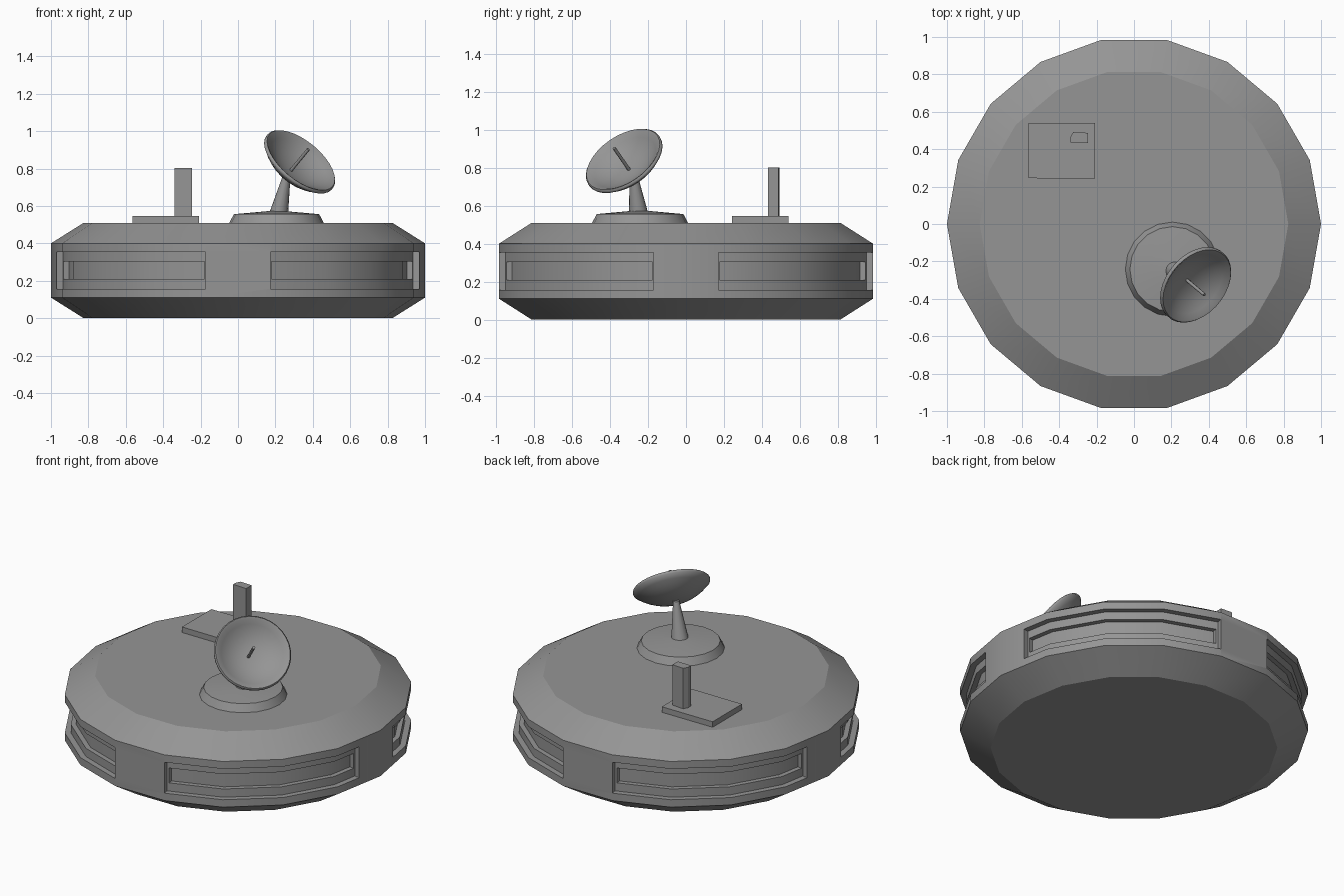
import bpy, bmesh
from math import cos, sin, radians, pi, tau
from mathutils import Vector

if "Cube" in bpy.data.objects:
    bpy.data.objects.remove(bpy.data.objects["Cube"])

grey = bpy.data.materials.new("dark_grey")
grey.diffuse_color = (0.3, 0.3, 0.3, 1)
grey.use_nodes = True
grey.node_tree.nodes["Principled BSDF"].inputs["Base Color"].default_value = grey.diffuse_color


def finish(name, bm, smooth=None):
    bmesh.ops.recalc_face_normals(bm, faces=bm.faces)
    me = bpy.data.meshes.new(name)
    bm.to_mesh(me)
    bm.free()
    me.materials.append(grey)
    ob = bpy.data.objects.new(name, me)
    bpy.context.collection.objects.link(ob)
    if smooth:
        shade(ob, smooth)
    return ob


def shade(ob, angle):
    bpy.ops.object.select_all(action='DESELECT')
    ob.select_set(True)
    bpy.context.view_layer.objects.active = ob
    bpy.ops.object.shade_smooth_by_angle(angle=radians(angle))


def lathe(name, profile, sides, smooth=None, origin=(0, 0, 0), axis=(0, 0, 1)):
    """Spin (radius, height) points; radius 0 closes to a point, open ends get capped."""
    bm = bmesh.new()
    rot = Vector((0, 0, 1)).rotation_difference(Vector(axis))
    rings = []
    for r, z in profile:
        n = 1 if r == 0 else sides
        rings.append([bm.verts.new(rot @ Vector((r * cos(tau * i / sides), r * sin(tau * i / sides), z))
                                   + Vector(origin)) for i in range(n)])
    for a, b in zip(rings, rings[1:]):
        for i in range(sides):
            j = (i + 1) % sides
            quad = [a[i % len(a)], a[j % len(a)], b[j % len(b)], b[i % len(b)]]
            bm.faces.new(list(dict.fromkeys(quad)))
    for ring in (rings[0], rings[-1]):
        if len(ring) > 1:
            bm.faces.new(ring)
    return finish(name, bm, smooth)


def prism(bm, outline, z0, z1):
    lo = [bm.verts.new((x, y, z0)) for x, y in outline]
    hi = [bm.verts.new((x, y, z1)) for x, y in outline]
    bm.faces.new(lo)
    bm.faces.new(hi)
    n = len(lo)
    for i in range(n):
        bm.faces.new((lo[i], lo[(i + 1) % n], hi[(i + 1) % n], hi[i]))


def polar(r, a):
    """Point on the 18-sided outline of corner radius r at angle a (degrees)."""
    d = r * cos(pi / 18) / cos(radians(a % 20 - 10))
    return d * cos(radians(a)), d * sin(radians(a))


def window_cutter(depth_radius, trim, z0, z1):
    bm = bmesh.new()
    for q in range(4):
        a0, a1 = 90 * q + 10 + trim, 90 * q + 80 - trim
        angles = [a0] + [a for a in range(0, 360, 20) if a0 < a < a1] + [a1]
        outline = [polar(depth_radius, a) for a in angles]
        outline += [polar(1.1, a) for a in reversed(angles)]
        prism(bm, outline, z0, z1)
    ob = finish("window_cutter", bm)
    ob.hide_render = True
    return ob


# Round hull with four stepped window recesses
hull = lathe("hull", [(0.825, 0), (1, 0.11), (1, 0.40), (0.825, 0.51)], 18)
for args in ((0.965, 0, 0.157, 0.353), (0.935, 0.7, 0.209, 0.303)):
    cutter = window_cutter(*args)
    mod = hull.modifiers.new("recess", 'BOOLEAN')
    mod.operation = 'DIFFERENCE'
    mod.solver = 'EXACT'
    mod.object = cutter
    bpy.context.view_layer.objects.active = hull
    bpy.ops.object.modifier_apply(modifier=mod.name)
    bpy.data.objects.remove(cutter)
shade(hull, 25)

# Dish pedestal
lathe("dish_pedestal", [(0.255, 0.505), (0.228, 0.556), (0.05, 0.572)], 20, 25, (0.206, -0.242, 0))

# Deep dish with a thick rounded rim, and its feed rod
n = Vector((0.56, -0.47, 0.68)).normalized()
c = Vector((0.335, -0.33, 0.842))
R, steps = 0.226, 8
outer = [(R * i / steps, -0.105 + 0.09 * (i / steps) ** 2.3) for i in range(steps + 1)]
inner = [(0.92 * R * i / steps, -0.078 + 0.076 * (i / steps) ** 2.3) for i in range(steps, -1, -1)]
lathe("dish", outer + [(R, -0.004), (0.97 * R, 0.003)] + inner, 32, 50, c, n)
lathe("feed_rod", [(0.009, -0.085), (0.009, 0.09)], 8, 50, c - Vector((0.009, 0.006, 0)), n)

# Leaning stem
bm = bmesh.new()
rings = [[bm.verts.new(Vector(p) + Vector((r * cos(tau * i / 16), r * sin(tau * i / 16), 0)))
          for i in range(16)]
         for p, r in (((0.217, -0.25, 0.56), 0.051), ((0.264, -0.278, 0.78), 0.018))]
for i in range(16):
    j = (i + 1) % 16
    bm.faces.new((rings[0][i], rings[0][j], rings[1][j], rings[1][i]))
bm.faces.new(rings[0])
bm.faces.new(rings[1])
finish("dish_stem", bm, 30)

# Flat plate with an upright post
bm = bmesh.new()
prism(bm, [(-0.565, 0.245), (-0.208, 0.242), (-0.208, 0.54), (-0.565, 0.54)], 0.505, 0.545)
finish("post_plate", bm)
bm = bmesh.new()
prism(bm, [(-0.34, 0.437), (-0.246, 0.432), (-0.246, 0.487), (-0.325, 0.492), (-0.34, 0.465)], 0.54, 0.802)
finish("post", bm)
